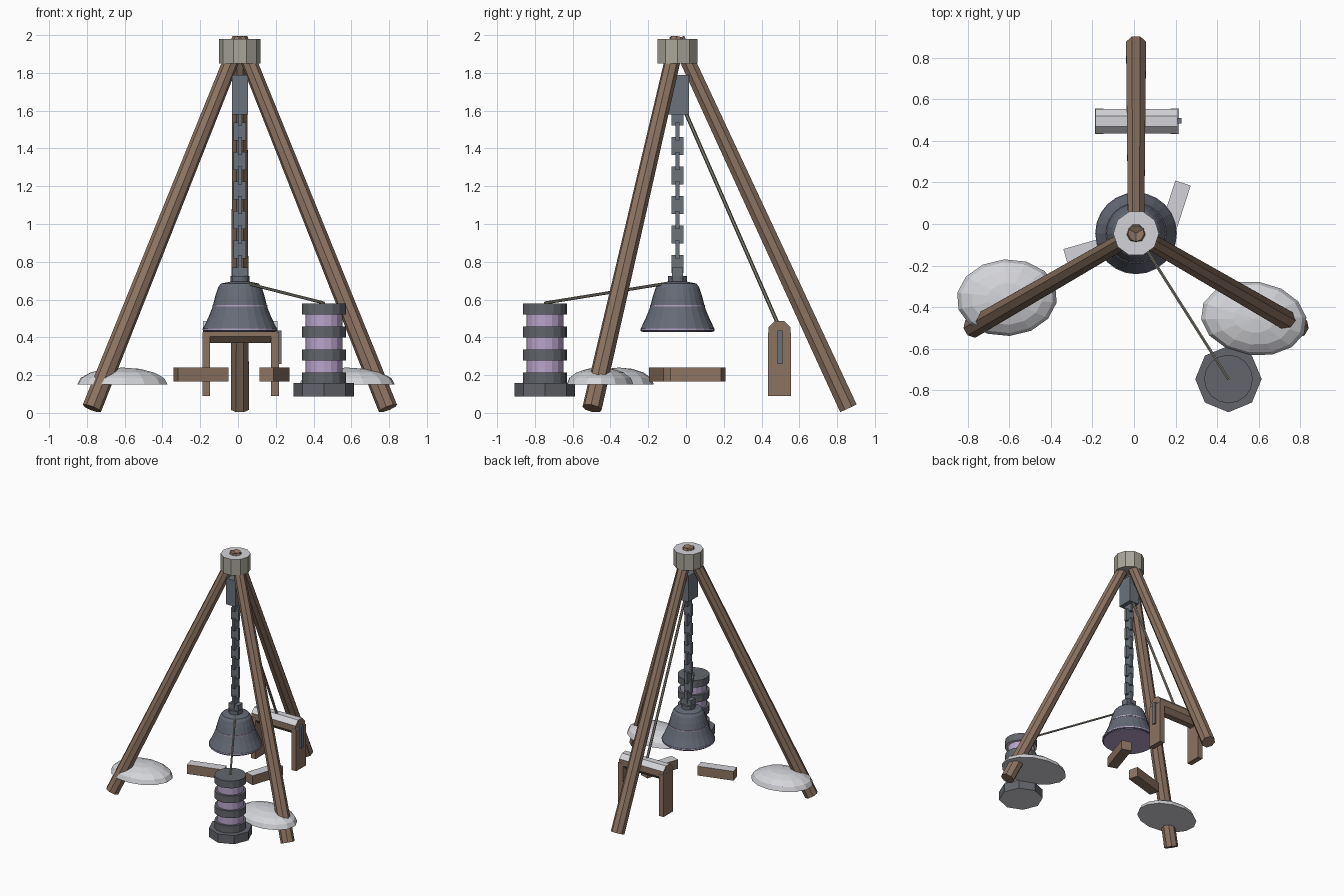
import bpy, bmesh, math
from mathutils import Vector, Matrix

if "Cube" in bpy.data.objects:
    bpy.data.objects.remove(bpy.data.objects["Cube"], do_unlink=True)


def material(name, hex_code):
    rgb = [int(hex_code[i:i + 2], 16) / 255 for i in (0, 2, 4)]
    lin = [c / 12.92 if c < 0.04 else ((c + 0.055) / 1.055) ** 2.4 for c in rgb]
    mat = bpy.data.materials.new(name)
    mat.use_nodes = True
    mat.diffuse_color = (*lin, 1)
    mat.node_tree.nodes["Principled BSDF"].inputs["Base Color"].default_value = (*lin, 1)
    return mat


WOOD = material("weathered wood", "8C7361")
IRON = material("blue iron", "6B727C")
BELL = material("bell metal", "666B77")
DARK = material("dark collar", "62656B")
LILAC = material("lilac", "B9A4CB")
FROST = material("frost", "D3D4D8")
STONE = material("pale stone", "A9A699")
ROPE = material("rope", "8A8677")

CX, CY = 0.01, -0.045  # tripod axis


def finish(bm, name, mat, matrix=None, frost=False):
    """Turn a bmesh into an object; optionally frost the upward faces."""
    if matrix:
        bm.transform(matrix)
    bmesh.ops.recalc_face_normals(bm, faces=bm.faces)
    mesh = bpy.data.meshes.new(name)
    mesh.materials.append(mat)
    if frost:
        mesh.materials.append(FROST)
        for f in bm.faces:
            f.normal_update()
            f.material_index = int(f.normal.z > 0.6)
    bm.to_mesh(mesh)
    bm.free()
    obj = bpy.data.objects.new(name, mesh)
    bpy.context.collection.objects.link(obj)
    return obj


def box(name, mat, centre, size, angle=0, frost=False):
    bm = bmesh.new()
    bmesh.ops.create_cube(bm, size=1)
    m = (Matrix.Translation(centre) @ Matrix.Rotation(math.radians(angle), 4, "Z")
         @ Matrix.Diagonal((*size, 1)))
    return finish(bm, name, mat, m, frost)


def rod(name, mat, start, end, r1, r2, sides, turn=0, frost=False):
    """Cylinder or cone between two points."""
    a, b = Vector(start), Vector(end)
    bm = bmesh.new()
    bmesh.ops.create_cone(bm, cap_ends=True, segments=sides, radius1=r1,
                          radius2=r2, depth=(b - a).length)
    m = (Matrix.Translation((a + b) / 2)
         @ (b - a).to_track_quat("Z", "Y").to_matrix().to_4x4()
         @ Matrix.Rotation(math.radians(turn), 4, "Z"))
    return finish(bm, name, mat, m, frost)


def lathe(name, mat, profile, centre, steps=24):
    """Spin a radius/height profile about a vertical axis."""
    bm = bmesh.new()
    verts = [bm.verts.new((r, 0, z)) for r, z in profile]
    edges = [bm.edges.new(p) for p in zip(verts, verts[1:])]
    bmesh.ops.spin(bm, geom=verts + edges, axis=(0, 0, 1), cent=(0, 0, 0),
                   angle=math.tau, steps=steps)
    bmesh.ops.remove_doubles(bm, verts=bm.verts, dist=0.0005)
    return finish(bm, name, mat, Matrix.Translation((*centre, 0)))


def mound(name, centre, rx, ry, angle):
    """Low faceted dome with a flat underside."""
    bm = bmesh.new()
    bmesh.ops.create_uvsphere(bm, u_segments=14, v_segments=8, radius=1)
    cut = bmesh.ops.bisect_plane(bm, geom=bm.verts[:] + bm.edges[:] + bm.faces[:],
                                 plane_co=(0, 0, 0), plane_no=(0, 0, 1),
                                 clear_inner=True)
    bmesh.ops.holes_fill(bm, edges=[e for e in bm.edges if e.is_boundary])
    m = (Matrix.Translation(centre) @ Matrix.Rotation(math.radians(angle), 4, "Z")
         @ Matrix.Diagonal((rx, ry, 0.09, 1)))
    return finish(bm, name, FROST, m)


# Tripod legs, crossing inside the hub
for label, deg in (("back", 90), ("front_right", 210), ("front_left", 330)):
    c, s = math.cos(math.radians(deg)), math.sin(math.radians(deg))
    rod(label + "_leg", WOOD, (CX + 0.905 * c, CY + 0.905 * s, 0.024),
        (CX, CY, 1.98), 0.052, 0.042, 8, 22.5)
rod("hub", STONE, (CX, CY, 1.85), (CX, CY, 1.98), 0.11, 0.11, 10, 90, True)

# Hanging block and chain of alternating links
box("hanging_block", IRON, (CX, CY, 1.685), (0.086, 0.12, 0.21))
for i in range(12):
    wide, thin = 0.066, 0.022
    size = (wide, thin, 0.095) if i % 2 == 0 else (thin, wide, 0.095)
    box("chain_link", IRON, (CX, CY, 0.71 + 0.078 * i), size)
box("bell_shackle", IRON, (CX, CY, 0.735), (0.085, 0.06, 0.07))

# Bell with lilac bands and mouth
lathe("bell", BELL, [(0, 0.435), (0.19, 0.43), (0.196, 0.435), (0.193, 0.45),
                     (0.165, 0.51), (0.145, 0.56), (0.13, 0.62), (0.115, 0.665),
                     (0.1, 0.685), (0.05, 0.695), (0.05, 0.725), (0, 0.725)], (CX, CY))
for radius, height in ((0.145, 0.567), (0.196, 0.442)):
    lathe("bell_band", LILAC, [(radius - 0.03, height - 0.004), (radius + 0.001, height - 0.004),
                               (radius + 0.001, height + 0.004), (radius - 0.03, height + 0.004)],
          (CX, CY))
rod("bell_mouth", LILAC, (CX, CY, 0.427), (CX, CY, 0.434), 0.186, 0.186, 24)

# Banded post on an octagonal base
PX, PY = 0.455, -0.747
rod("post_base", DARK, (PX, PY, 0.087), (PX, PY, 0.157), 0.16, 0.16, 8, 0, True)
rod("post_core", LILAC, (PX, PY, 0.157), (PX, PY, 0.57), 0.098, 0.098, 16)
for i in range(4):
    z = 0.157 + 0.121 * i
    rod("post_collar", DARK, (PX, PY, z), (PX, PY, z + 0.058), 0.117, 0.117, 16, 0, True)

# Ropes
rod("bell_rope", ROPE, (PX, PY, 0.582), (CX, CY, 0.695), 0.008, 0.008, 6)
rod("winch_rope", ROPE, (CX, 0.0, 1.585), (CX, 0.487, 0.47), 0.01, 0.01, 6)

# Winch: two uprights, drum and crank
for x in (-0.168, 0.196):
    box("winch_upright", WOOD, (x, 0.495, 0.257), (0.042, 0.124, 0.335), 0, True)
rod("winch_drum", WOOD, (-0.185, 0.495, 0.428), (0.21, 0.495, 0.428), 0.064, 0.064, 8, 22.5, True)
box("winch_crank", IRON, (0.218, 0.497, 0.348), (0.022, 0.026, 0.178))

# Loose beams
box("right_beam", WOOD, (-0.195, -0.12, 0.203), (0.28, 0.078, 0.075), 16, True)
box("left_beam", WOOD, (0.193, 0.064, 0.203), (0.28, 0.078, 0.075), 72, True)

# Drifts around the front feet
mound("right_mound", (-0.612, -0.355, 0.15), 0.243, 0.185, 4)
mound("left_mound", (0.577, -0.455, 0.15), 0.257, 0.178, -8)
